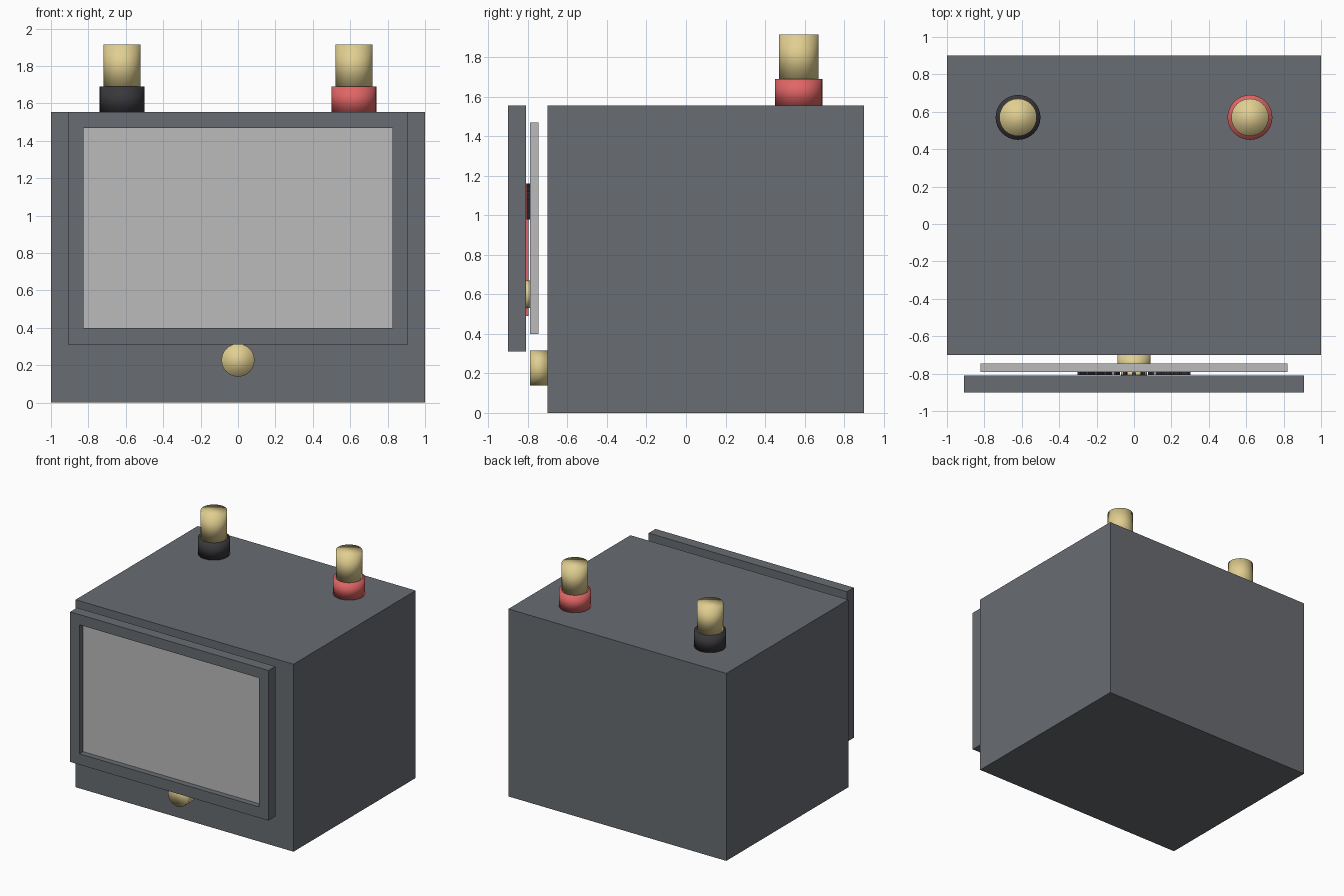
import bpy, bmesh, math
from mathutils import Matrix, Vector

if "Cube" in bpy.data.objects:
    bpy.data.objects.remove(bpy.data.objects["Cube"])


def material(name, rgb):
    m = bpy.data.materials.new(name)
    m.diffuse_color = (*rgb, 1)
    m.use_nodes = True
    m.node_tree.nodes["Principled BSDF"].inputs["Base Color"].default_value = m.diffuse_color
    return m


CASE = material("case_grey", (0.14, 0.15, 0.165))
PALE = material("pale_grey", (0.5, 0.5, 0.5))
BRASS = material("brass", (0.75, 0.62, 0.28))
BLACK = material("black", (0.04, 0.04, 0.045))
RED = material("red", (0.75, 0.13, 0.13))


def finish(name, bm, mat, smooth=False):
    bmesh.ops.recalc_face_normals(bm, faces=bm.faces)
    me = bpy.data.meshes.new(name)
    bm.to_mesh(me)
    bm.free()
    me.materials.append(mat)
    if smooth:
        me.shade_smooth()
    ob = bpy.data.objects.new(name, me)
    bpy.context.collection.objects.link(ob)
    return ob


def add_box(bm, lo, hi, turn=Matrix()):
    lo, hi = Vector(lo), Vector(hi)
    m = turn @ Matrix.Translation((lo + hi) / 2) @ Matrix.Diagonal((*(hi - lo), 1))
    bmesh.ops.create_cube(bm, size=1, matrix=m)


def box(name, lo, hi, mat):
    bm = bmesh.new()
    add_box(bm, lo, hi)
    return finish(name, bm, mat)


def cylinder(name, centre, r, depth, mat, axis='Z'):
    bm = bmesh.new()
    m = Matrix.Translation(centre)
    if axis == 'Y':
        m = m @ Matrix.Rotation(math.pi / 2, 4, 'X')
    bmesh.ops.create_cone(bm, cap_ends=True, segments=32, radius1=r, radius2=r,
                          depth=depth, matrix=m)
    return finish(name, bm, mat, smooth=True)


# Case
box("case", (-1, -0.70, 0), (1, 0.90, 1.555), CASE)

# Window frame: outer and inner rectangles bridged front to back
bm = bmesh.new()
rings = []
for w, z0, z1, y in ((0.91, 0.31, 1.555, -0.90), (0.825, 0.40, 1.47, -0.90),
                     (0.825, 0.40, 1.47, -0.81), (0.91, 0.31, 1.555, -0.81)):
    rings.append([bm.verts.new((x, y, z))
                  for x, z in ((-w, z0), (w, z0), (w, z1), (-w, z1))])
for i in range(4):
    a, b = rings[i], rings[(i + 1) % 4]
    for j in range(4):
        k = (j + 1) % 4
        bm.faces.new((a[j], a[k], b[k], b[j]))
finish("window_frame", bm, CASE)

# Window pane set back in the frame, and the dial plate behind it
box("window_pane", (-0.825, -0.852, 0.40), (0.825, -0.812, 1.47), PALE)
box("dial_plate", (-0.82, -0.79, 0.40), (0.82, -0.745, 1.47), PALE)

# Dial scale: ticks fanned about the needle pivot
PIVOT = Matrix.Translation((0, -0.80, 0.60))
bm = bmesh.new()
for i in range(-6, 7):
    turn = PIVOT @ Matrix.Rotation(math.radians(i * 5.3), 4, 'Y')
    add_box(bm, (-0.008, -0.008, 0.45), (0.008, 0.01, 0.56), turn)
finish("scale_ticks", bm, BLACK)

# Needle and its pivot
box("needle", (-0.01, -0.811, 0.49), (0.01, -0.797, 1.16), RED)
cylinder("needle_pivot", (0, -0.80, 0.60), 0.07, 0.022, BRASS, 'Y')

# Adjusting knob
cylinder("adjusting_knob", (0, -0.745, 0.227), 0.088, 0.09, BRASS, 'Y')

# Terminals
for side, x, mat in (("left", -0.62, BLACK), ("right", 0.62, RED)):
    cylinder(side + "_terminal_collar", (x, 0.57, 1.6225), 0.12, 0.135, mat)
    cylinder(side + "_terminal_post", (x, 0.57, 1.8025), 0.10, 0.225, BRASS)
